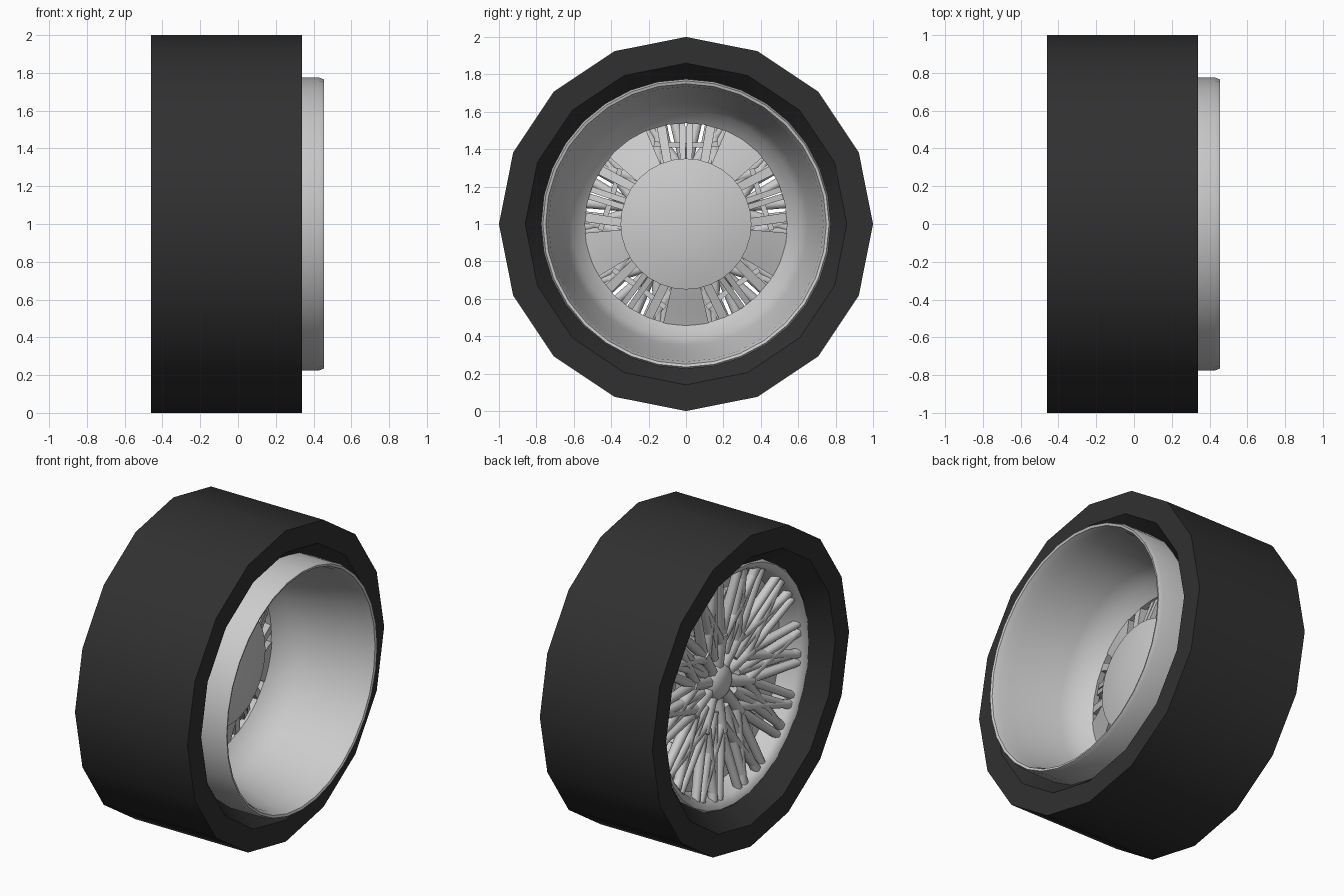
import bpy, bmesh
from math import sin, cos, pi, radians
from mathutils import Vector

if "Cube" in bpy.data.objects:
    bpy.data.objects.remove(bpy.data.objects["Cube"])


def finish(bm, name, smooth=None, mat=None):
    bmesh.ops.remove_doubles(bm, verts=bm.verts, dist=1e-5)
    bmesh.ops.recalc_face_normals(bm, faces=bm.faces)
    me = bpy.data.meshes.new(name)
    bm.to_mesh(me)
    bm.free()
    ob = bpy.data.objects.new(name, me)
    bpy.context.collection.objects.link(ob)
    if mat:
        me.materials.append(mat)
    if smooth:
        bpy.ops.object.select_all(action='DESELECT')
        ob.select_set(True)
        bpy.context.view_layer.objects.active = ob
        bpy.ops.object.shade_smooth_by_angle(angle=radians(smooth))
    return ob


def polar(x, r, deg):
    # wheel axis runs along x at height 1; angle 0 points up
    a = radians(deg)
    return Vector((x, r * sin(a), 1 + r * cos(a)))


def lathe(name, profile, sides, closed=True, smooth=None, mat=None):
    bm = bmesh.new()
    rings = [[bm.verts.new(polar(x, r, 360 * i / sides)) for x, r in profile]
             for i in range(sides)]
    m = len(profile)
    for i in range(sides):
        a, b = rings[i], rings[(i + 1) % sides]
        for j in range(m if closed else m - 1):
            k = (j + 1) % m
            bm.faces.new((a[j], a[k], b[k], b[j]))
    return finish(bm, name, smooth, mat)


def rod(bm, p, q, r1, r2, depth=1.0, sides=8):
    # tapered bar from p to q, stretched along the wheel axis by depth
    d = (q - p).normalized()
    side = d.cross(Vector((1, 0, 0))).normalized()
    up = side.cross(d)
    ends = []
    for c, r in ((p, r1), (q, r2)):
        ends.append([bm.verts.new(c + side * r * cos(2 * pi * (i + .5) / sides)
                                  + up * r * depth * sin(2 * pi * (i + .5) / sides))
                     for i in range(sides)])
    for i in range(sides):
        j = (i + 1) % sides
        bm.faces.new((ends[0][i], ends[0][j], ends[1][j], ends[1][i]))
    bm.faces.new(ends[0])
    bm.faces.new(ends[1][::-1])


# tyre: 16-sided ring with recessed inner bands, tread smooth shaded
rubber = bpy.data.materials.new("rubber")
rubber.diffuse_color = (0.03, 0.03, 0.03, 1)
rubber.use_nodes = True
rubber.node_tree.nodes["Principled BSDF"].inputs["Base Color"].default_value = rubber.diffuse_color
lathe("tire", [(-0.46, 1), (0.34, 1), (0.34, 0.86), (0.23, 0.775),
               (-0.34, 0.765), (-0.46, 0.86)], 16, smooth=30, mat=rubber)

# rim barrel: stepped deep dish opening to +x, shallow face ring on -x
lathe("rim_barrel", [(0.43, 0.775), (0.455, 0.765), (0.45, 0.75), (0.41, 0.735),
                     (0.34, 0.725), (0.20, 0.685), (0.02, 0.65),
                     (-0.08, 0.61), (-0.14, 0.54), (-0.18, 0.545),
                     (-0.20, 0.67), (-0.31, 0.70), (-0.34, 0.72), (-0.35, 0.75),
                     (-0.32, 0.775)], 32, smooth=50)

# rear hub: shallow dome with a tapered body behind it
lathe("rear_hub", [(0.0, 0), (-0.005, 0.12), (-0.02, 0.24), (-0.05, 0.35),
                   (-0.09, 0.35), (-0.15, 0.24), (-0.20, 0.12), (-0.20, 0)],
      32, closed=False, smooth=60)

# five solid webs running from the hub edge smoothly into the barrel
web = [(-0.055, 0.33), (-0.08, 0.40), (-0.11, 0.47), (-0.138, 0.545),
       (-0.18, 0.545), (-0.16, 0.47), (-0.14, 0.40), (-0.12, 0.33)]
bm = bmesh.new()
for k in range(5):
    cols = []
    for i in range(7):
        cols.append([bm.verts.new(polar(x, r, 36 + 72 * k + (i - 3) * 4.3)) for x, r in web])
    for a, b in zip(cols, cols[1:]):
        for j in range(8):
            n = (j + 1) % 8
            bm.faces.new((a[j], a[n], b[n], b[j]))
    bm.faces.new(cols[0])
    bm.faces.new(cols[-1][::-1])
finish(bm, "hub_webs", 40)

# crossing mesh spokes on the outer face
bm = bmesh.new()
for k in range(10):
    a = 36 * k
    # thick root that forks
    rod(bm, polar(-0.21, 0.08, a), polar(-0.25, 0.32, a), 0.042, 0.036, 1.1)
    for s in (-1, 1):
        rod(bm, polar(-0.24, 0.26, a), polar(-0.30, 0.71, a + s * 24), 0.034, 0.026, 1.1)
        rod(bm, polar(-0.24, 0.30, a), polar(-0.30, 0.71, a + s * 8), 0.032, 0.026, 1.1)
        rod(bm, polar(-0.23, 0.18, a + s * 18), polar(-0.30, 0.71, a + s * 13), 0.03, 0.026, 1.1)
finish(bm, "mesh_spokes", 60)

# rear ribs seen through the five windows
bm = bmesh.new()
for k in range(5):
    a = 72 * k
    for s in (-1, 1):
        rod(bm, polar(-0.10, 0.33, a + s * 3), polar(-0.20, 0.58, a + s * 2), 0.022, 0.022, 1.6, 4)
        rod(bm, polar(-0.11, 0.33, a + s * 17), polar(-0.18, 0.56, a + s * 14), 0.032, 0.035, 1.3, 4)
        rod(bm, polar(-0.18, 0.42, a), polar(-0.18, 0.46, a + s * 22), 0.02, 0.02, 1.5, 4)
finish(bm, "rear_ribs")

# centre cap
lathe("centre_cap", [(-0.285, 0), (-0.28, 0.05), (-0.265, 0.09), (-0.23, 0.125),
                     (-0.17, 0.125)], 24, closed=False, smooth=60)
